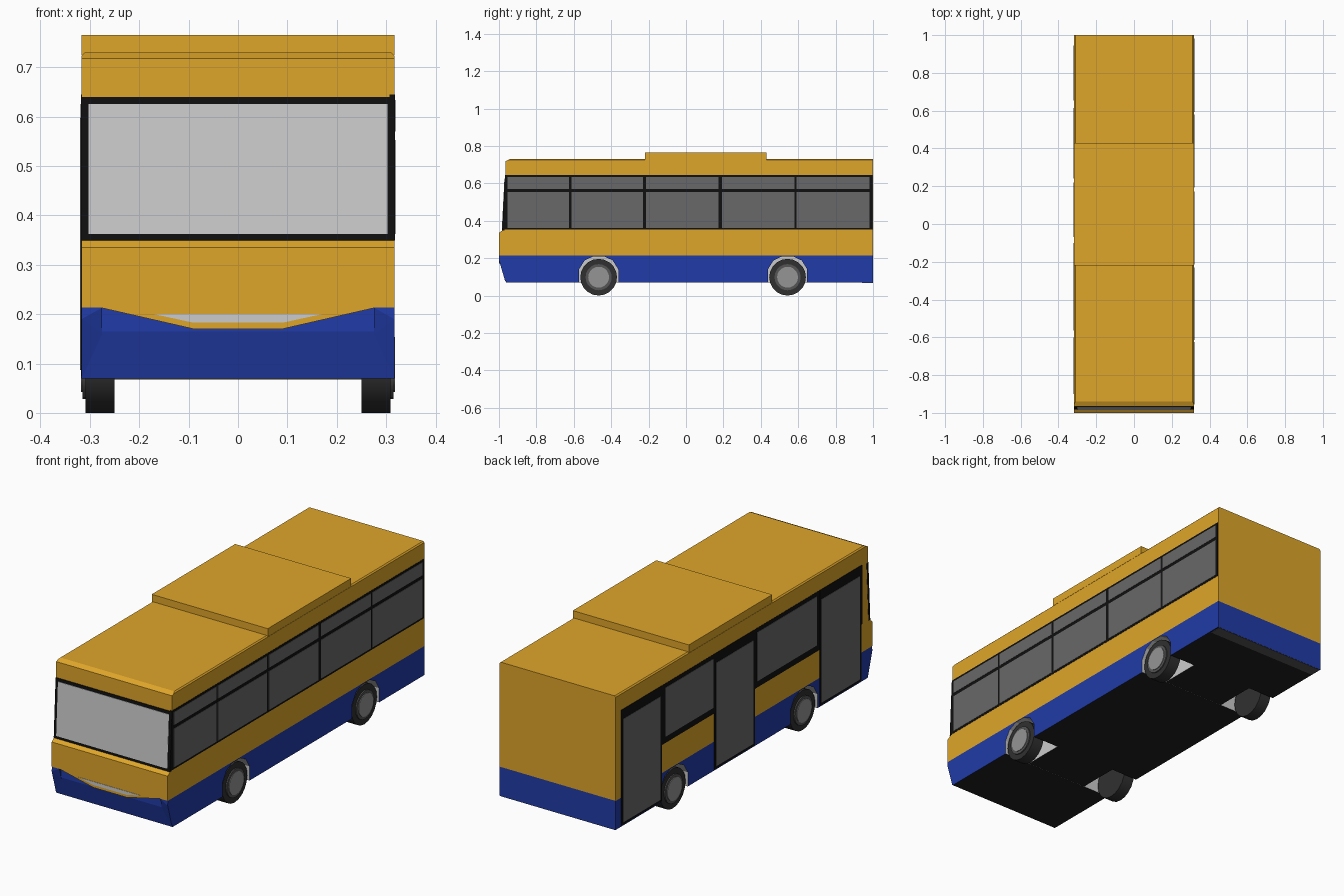
import bpy, bmesh, math
from mathutils import Vector

if "Cube" in bpy.data.objects:
    bpy.data.objects.remove(bpy.data.objects["Cube"])


def material(name, r, g, b):
    m = bpy.data.materials.new(name)
    m.diffuse_color = (r, g, b, 1)
    m.use_nodes = True
    m.node_tree.nodes["Principled BSDF"].inputs["Base Color"].default_value = m.diffuse_color
    return m


ORANGE = material("orange_paint", .74, .38, .023)
BLUE = material("blue_paint", .015, .044, .386)
BLACK = material("black_trim", .005, .005, .005)
GLASS = material("dark_glass", .14, .14, .14)
UNDER = material("underside_dark", .015, .015, .015)
TYRE = material("tyre_rubber", .03, .03, .03)
RIM = material("rim_grey", .09, .09, .09)
CAP = material("hub_grey", .3, .3, .3)
LIGHT = material("light_grey", .75, .75, .75)
W = .3165   # half width of the bodywork


def finish(name, bm, mats, pick=None):
    bmesh.ops.recalc_face_normals(bm, faces=bm.faces[:])
    bm.normal_update()
    if pick:
        for f in bm.faces:
            f.material_index = pick(f)
    me = bpy.data.meshes.new(name)
    bm.to_mesh(me)
    bm.free()
    for m in mats:
        me.materials.append(m)
    ob = bpy.data.objects.new(name, me)
    bpy.context.collection.objects.link(ob)
    return ob


def prism(name, yz, x0, x1, mats, pick=None, edit=None):
    """Extrude a (y, z) profile between two x positions."""
    bm = bmesh.new()
    a = [bm.verts.new((x0, y, z)) for y, z in yz]
    b = [bm.verts.new((x1, y, z)) for y, z in yz]
    bm.faces.new(a)
    bm.faces.new(b[::-1])
    for i in range(len(a)):
        j = (i + 1) % len(a)
        bm.faces.new((a[i], b[i], b[j], a[j]))
    if edit:
        edit(bm)
    return finish(name, bm, mats, pick)


def rect(y0, y1, z0, z1):
    return [(y0, z0), (y1, z0), (y1, z1), (y0, z1)]


def hull(name, pts, mat):
    bm = bmesh.new()
    for p in pts:
        bm.verts.new(p)
    bmesh.ops.convex_hull(bm, input=bm.verts[:])
    bmesh.ops.dissolve_limit(bm, angle_limit=.01, verts=bm.verts[:], edges=bm.edges[:])
    return finish(name, bm, [mat])


# Lower body with faceted wheel arches and grey arch liners
WHEELS = (-.467, .543)
ARCH = [(-.105, .07), (-.105, .14), (-.075, .188), (-.03, .209),
        (.03, .209), (.075, .188), (.105, .14), (.105, .07)]
lower = [(-.962, .07)]
for wy in WHEELS:
    lower += [(wy + y, z) for y, z in ARCH]
lower += [(1, .07), (1, .213), (-.985, .213), (-.985, .165)]


def lower_pick(f):
    c = f.calc_center_median()
    if abs(f.normal.x) > .9 or c.z > .212:
        return 0
    if c.z < .071:
        return 1
    return 2 if any(abs(c.y - w) < .12 for w in WHEELS) else 0


prism("lower_body", lower, -W, W, [BLUE, UNDER, LIGHT], lower_pick)
prism("wheel_well_core", rect(-.62, .7, .0705, .212), -.17, .17, [LIGHT, UNDER],
      lambda f: 1 if f.normal.z < -.5 else 0)
prism("rear_under_strip", rect(.94, .999, .068, .075), -.31, .31, [RIM])


# Upper body with chamfered roof edges
def chamfer(bm):
    es = [e for e in bm.edges if all(v.co.z > .725 for v in e.verts)
          and abs(e.verts[0].co.x - e.verts[1].co.x) < .01]
    bmesh.ops.bevel(bm, geom=es, offset=.006, segments=1, affect='EDGES')


prism("upper_body", [(-1, .213), (1, .213), (1, .73), (-.94, .73), (-.965, .718),
                     (-.965, .64), (-.98, .35), (-1, .335)], -W, W, [ORANGE], edit=chamfer)
prism("roof_pod", rect(-.22, .43, .725, .765), -W, W, [ORANGE])


# Windscreen following the sloped front
def slope(z, off):
    return (-.98 + .015 * (z - .35) / .29 - off, z)


def screen(name, z0, z1, x, off, mat):
    prism(name, [slope(z0, off), slope(z0, -.01), slope(z1, -.01), slope(z1, off)], -x, x, [mat])


screen("windscreen_frame", .349, .64, W + .001, .003, BLACK)
screen("windscreen", .362, .625, .303, .005, LIGHT)

# Front bumper: cheeks, smile-shaped lip and grille
for s, side in ((-1, "left"), (1, "right")):
    hull(side + "_bumper_cheek",
         [(s * x, y, z) for x, y, z in ((.275, -.999, .213), (W, -.999, .213), (W, -1, .19),
                                        (W, -.965, .07), (.275, -.985, .16),
                                        (W, -.96, .213), (.275, -.96, .213))], BLUE)


def smile(name, pts, y0, mat):
    hull(name, [(s * x, y, z) for x, z in pts for s in (-1, 1) for y in (y0, -.96)], mat)


smile("bumper_lip", [(.28, .2135), (.09, .17)], -.9985, ORANGE)
smile("grille", [(.17, .2), (.092, .183)], -1.0, LIGHT)

# Window band on both sides
band = [(-.982, .352), (.997, .352), (.997, .645), (-.967, .645)]
prism("right_window_frame", band, W - .01, W + .0012, [BLACK])
BAYS = [(-.955, -.625), (-.613, -.23), (-.215, .173), (.192, .58), (.592, .982)]
for i, (y0, y1) in enumerate(BAYS):
    for part, z0, z1 in (("lower", .362, .553), ("upper", .57, .634)):
        prism(f"right_{part}_window_{i + 1}", rect(y0, y1, z0, z1), W - .01, W + .0025, [GLASS])

prism("left_window_frame", rect(-.92, .955, .352, .645), -W - .0012, -W + .01, [BLACK])
for i, (y0, y1) in enumerate([(-.565, -.1), (.24, .615)]):
    prism(f"left_window_{i + 1}", rect(y0, y1, .383, .625), -W - .0025, -W + .01, [GLASS])

# Three left-hand doors
for i, (y0, y1) in enumerate([(-.9, -.6), (-.07, .22), (.655, .945)]):
    prism(f"door_frame_{i + 1}", rect(y0 - .012, y1 + .012, .075, .645),
          -W - .0018, -W + .01, [BLACK])
    prism(f"door_{i + 1}", rect(y0, y1, .087, .597), -W - .003, -W + .01, [GLASS])


# Wheels: tyre, rim and hub cap
def disc(name, s, y, r, x0, x1, mat):
    bpy.ops.mesh.primitive_cylinder_add(vertices=20, radius=r, depth=x1 - x0,
                                        location=(s * (x0 + x1) / 2, y, .098),
                                        rotation=(0, math.pi / 2, 0))
    ob = bpy.context.object
    ob.name = name
    ob.data.materials.append(mat)
    bpy.ops.object.shade_smooth_by_angle(angle=math.radians(30))


for s, side in ((-1, "left"), (1, "right")):
    for y, end in zip(WHEELS, ("front", "rear")):
        n = f"{end}_{side}"
        disc(n + "_tyre", s, y, .098, .25, .309, TYRE)
        disc(n + "_rim", s, y, .07, .3, .315, RIM)
        disc(n + "_hub_cap", s, y, .056, .3, .318, CAP)
